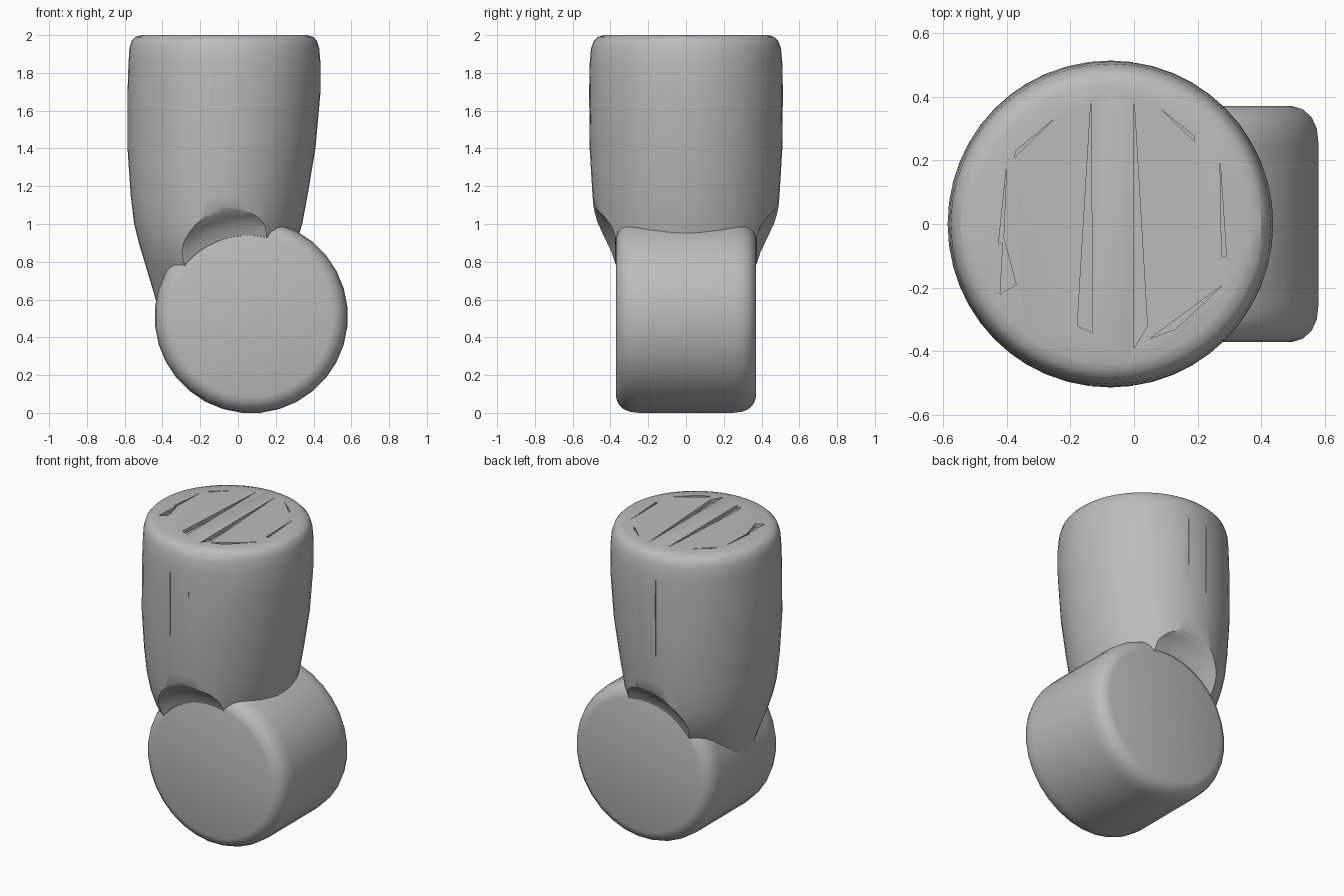
import bpy, bmesh, math
from mathutils import Matrix, Vector

if "Cube" in bpy.data.objects:
    bpy.data.objects.remove(bpy.data.objects["Cube"], do_unlink=True)

grey = bpy.data.materials.new("plain grey")
grey.use_nodes = True
grey.diffuse_color = (0.5, 0.5, 0.5, 1)
grey.node_tree.nodes["Principled BSDF"].inputs["Base Color"].default_value = (0.5, 0.5, 0.5, 1)


def finish(name, bm):
    bmesh.ops.recalc_face_normals(bm, faces=bm.faces)
    mesh = bpy.data.meshes.new(name)
    bm.to_mesh(mesh)
    bm.free()
    mesh.materials.append(grey)
    obj = bpy.data.objects.new(name, mesh)
    bpy.context.collection.objects.link(obj)
    return obj


def loft(name, rings, sides):
    """Capped skin through closed rings of points."""
    bm = bmesh.new()
    loops = [[bm.verts.new(p) for p in ring] for ring in rings]
    for a, b in zip(loops, loops[1:]):
        for i in range(sides):
            j = (i + 1) % sides
            bm.faces.new((a[i], a[j], b[j], b[i]))
    bm.faces.new(loops[0])
    bm.faces.new(loops[-1])
    return finish(name, bm)


def circle(sides, phase=0.0):
    return [(math.cos(t), math.sin(t)) for t in
            (2 * math.pi * (i + phase) / sides for i in range(sides))]


def lathe_y(name, cx, cz, profile, sides):
    """Turned shape around the y direction; profile is (y, radius)."""
    return loft(name, [[(cx + r * c, y, cz + r * s) for c, s in circle(sides, 0.5)]
                       for y, r in profile], sides)


def cut(target, cutter):
    mod = target.modifiers.new("cut", "BOOLEAN")
    mod.operation = "DIFFERENCE"
    mod.solver = "EXACT"
    mod.object = cutter
    cutter.hide_render = True
    bpy.context.view_layer.objects.active = target
    bpy.ops.object.modifier_apply(modifier=mod.name)
    bpy.data.objects.remove(cutter, do_unlink=True)


def smooth(obj, degrees):
    bpy.ops.object.select_all(action="DESELECT")
    obj.select_set(True)
    bpy.context.view_layer.objects.active = obj
    bpy.ops.object.shade_smooth_by_angle(angle=math.radians(degrees))


# Joint barrel lying front to back, with rounded rims
half = [(0.37, 0.43), (0.36, 0.462), (0.335, 0.49), (0.30, 0.506), (0.25, 0.512)]
barrel = lathe_y("joint_barrel", 0.07, 0.51,
                 [(-y, r) for y, r in half] + [(y, r) for y, r in reversed(half)], 32)

# Upper sleeve: height, left edge, right edge, half depth
sections = [
    (0.58, -0.43, 0.25, 0.26), (0.70, -0.465, 0.28, 0.36), (0.80, -0.495, 0.29, 0.43),
    (0.90, -0.525, 0.31, 0.465), (1.00, -0.55, 0.34, 0.482), (1.15, -0.568, 0.368, 0.495),
    (1.40, -0.585, 0.41, 0.51), (1.70, -0.585, 0.437, 0.513), (1.85, -0.58, 0.437, 0.51),
    (1.93, -0.575, 0.43, 0.503), (1.97, -0.563, 0.418, 0.488),
    (1.99, -0.545, 0.40, 0.468), (2.00, -0.51, 0.365, 0.435),
]
sleeve = loft("upper_sleeve", [[((a + b) / 2 + (b - a) / 2 * c, d * s, z)
                                for c, s in circle(48)] for z, a, b, d in sections], 48)

# Curved scoops that clear the barrel's flat ends
scoop = [(0.30, 0.41), (0.372, 0.43), (0.395, 0.49), (0.43, 0.53),
         (0.47, 0.565), (0.495, 0.61), (0.515, 0.70), (0.70, 0.85)]
for side in (-1, 1):
    cut(sleeve, lathe_y("scoop_cutter", 0.05, 0.51, [(side * y, r) for y, r in scoop], 40))

# Thin seams down the front and back of the sleeve
for x in (-0.135, 0.0):
    for side in (-1, 1):
        bm = bmesh.new()
        place = Matrix.Translation((x, side * 0.515, 1.53)) @ Matrix.Diagonal((0.005, 0.024, 0.6, 1))
        bmesh.ops.create_cube(bm, size=1, matrix=place)
        cut(sleeve, finish("seam_cutter", bm))

# Shallow tapering slits in the top
slits = [
    [(0.0, 0.39), (0.0, -0.39), (0.042, -0.32)],
    [(-0.135, 0.39), (-0.13, -0.34), (-0.178, -0.32)],
    [(-0.25, 0.33), (-0.375, 0.21), (-0.37, 0.23)],
    [(-0.40, 0.18), (-0.425, -0.06), (-0.41, -0.06)],
    [(-0.41, -0.04), (-0.37, -0.19), (-0.42, -0.22)],
    [(0.085, 0.36), (0.19, 0.26), (0.19, 0.275)],
    [(0.27, 0.20), (0.29, -0.1), (0.275, -0.1)],
    [(0.28, -0.19), (0.05, -0.36), (0.13, -0.33)],
]
for tri in slits:
    cut(sleeve, loft("slit_cutter", [[(x, y, z) for x, y in tri] for z in (1.975, 2.05)], 3))

smooth(sleeve, 32)
smooth(barrel, 32)
